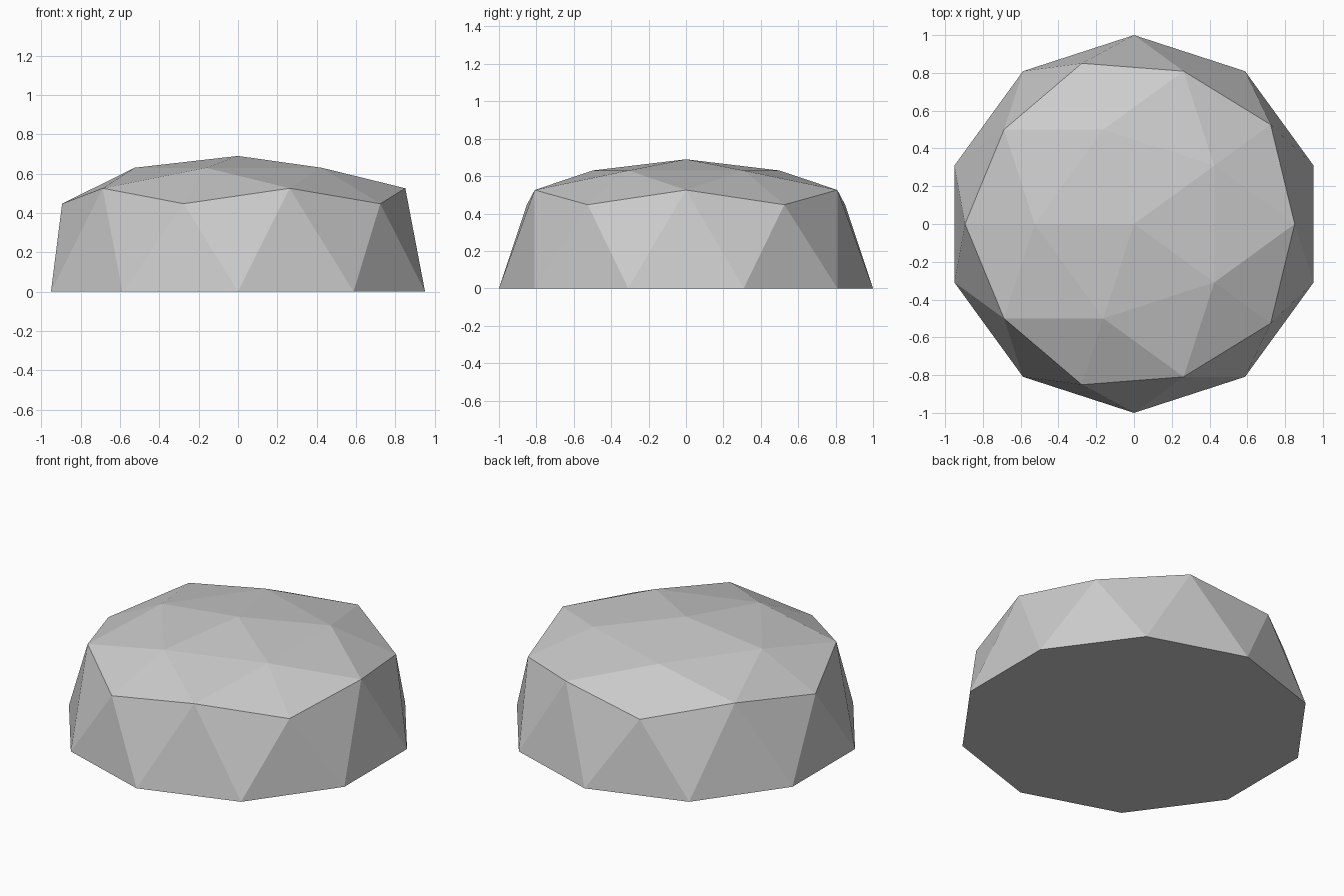
import bpy, bmesh, math
from mathutils import Matrix

cube = bpy.data.objects.get("Cube")
if cube:
    bpy.data.objects.remove(cube, do_unlink=True)

# Plain grey stone
grey = bpy.data.materials.new("plain_grey")
grey.use_nodes = True
colour = (0.6, 0.6, 0.6, 1)
grey.diffuse_color = colour
grey.node_tree.nodes["Principled BSDF"].inputs["Base Color"].default_value = colour

# Faceted dome: the upper half of an icosphere
bm = bmesh.new()
bmesh.ops.create_icosphere(bm, subdivisions=2, radius=1,
                           matrix=Matrix.Rotation(math.pi, 4, "Z"))
lower = [v for v in bm.verts if v.co.z < -0.01]
bmesh.ops.delete(bm, geom=lower, context="VERTS")

# Flattened crown
for v in bm.verts:
    if v.co.z > 0.95:
        v.co.z = 0.69
    elif v.co.z > 0.8:
        v.co.z = 0.63

# Flat underside
rim = [e for e in bm.edges if e.is_boundary]
bmesh.ops.holes_fill(bm, edges=rim, sides=0)
bmesh.ops.recalc_face_normals(bm, faces=bm.faces)

mesh = bpy.data.meshes.new("faceted_dome")
bm.to_mesh(mesh)
bm.free()
mesh.materials.append(grey)
dome = bpy.data.objects.new("faceted_dome", mesh)
bpy.context.collection.objects.link(dome)
